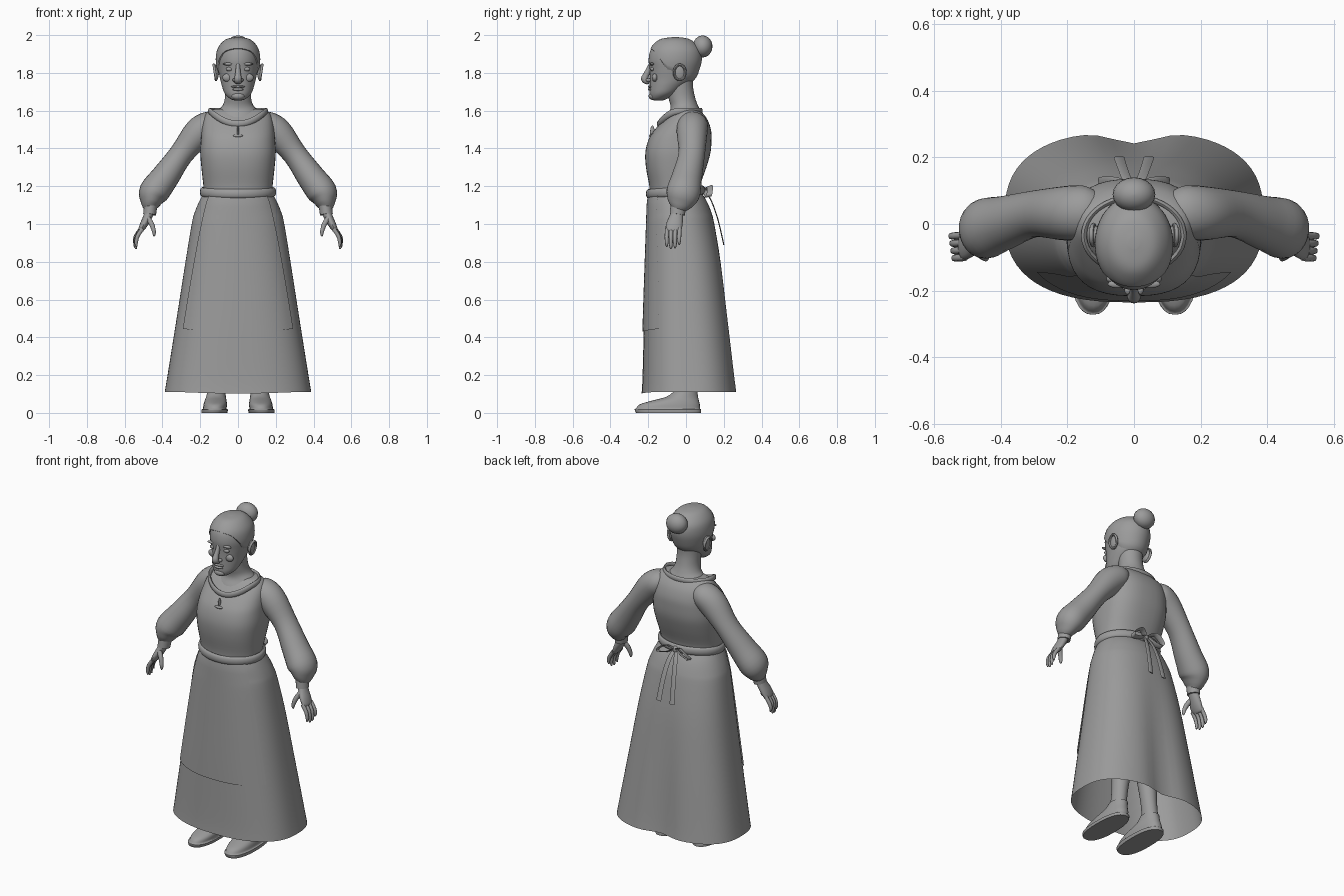
import bpy, bmesh, math
from mathutils import Vector

if "Cube" in bpy.data.objects:
    bpy.data.objects.remove(bpy.data.objects["Cube"])

grey = bpy.data.materials.new("plain_grey")
grey.diffuse_color = (0.33, 0.33, 0.33, 1)
grey.use_nodes = True
grey.node_tree.nodes["Principled BSDF"].inputs["Base Color"].default_value = grey.diffuse_color


def make(name, verts, faces, mirror=False, angle=45):
    me = bpy.data.meshes.new(name)
    me.from_pydata([tuple(v) for v in verts], [], faces)
    bm = bmesh.new()
    bm.from_mesh(me)
    bmesh.ops.recalc_face_normals(bm, faces=bm.faces)
    bm.to_mesh(me)
    bm.free()
    ob = bpy.data.objects.new(name, me)
    bpy.context.collection.objects.link(ob)
    me.materials.append(grey)
    if mirror:
        ob.modifiers.new("mirror", 'MIRROR').use_mirror_merge = False
    bpy.ops.object.select_all(action='DESELECT')
    ob.select_set(True)
    bpy.context.view_layer.objects.active = ob
    bpy.ops.object.shade_smooth_by_angle(angle=math.radians(angle))
    return ob


def smooth(rows, k):
    """Catmull-Rom interpolation of rows of numbers."""
    out = []
    for i in range(len(rows) - 1):
        a, b, c, d = (rows[max(0, min(len(rows) - 1, i + j))] for j in (-1, 0, 1, 2))
        for s in range(k):
            t = s / k
            out.append([q + .5 * t * (r - p + t * (2*p - 5*q + 4*r - u + t * (3*(q - r) + u - p)))
                        for p, q, r, u in zip(a, b, c, d)])
    return out + [list(rows[-1])]


def at(rows, z):
    """Row of a body profile at height z (rows sorted upwards)."""
    for a, b in zip(rows, rows[1:]):
        if z <= b[0]:
            t = max(0, (z - a[0]) / max(1e-6, b[0] - a[0]))
            return [p + (q - p) * t for p, q in zip(a, b)]
    return rows[-1]


def ring_point(row, th):
    z, hw, yf, yb, p = row
    c, s = math.cos(th), math.sin(th)
    f = lambda v: math.copysign(abs(v) ** (2 / p), v)
    return Vector((hw * f(c), (yf + yb) / 2 + (yb - yf) / 2 * f(s), z))


def grid(rows, n, caps=(True, True)):
    """Faces joining stacked closed rings of n points."""
    faces = [(i*n + j, i*n + (j+1) % n, (i+1)*n + (j+1) % n, (i+1)*n + j)
             for i in range(rows - 1) for j in range(n)]
    if caps[0]:
        faces.append(tuple(range(n)))
    if caps[1]:
        faces.append(tuple(range((rows - 1) * n, rows * n)))
    return faces


def loft(name, rows, n=40, k=4, caps=(True, True), warp=None, **kw):
    rows = smooth(rows, k)
    pts = [ring_point(r, 2 * math.pi * j / n) for r in rows for j in range(n)]
    if warp:
        pts = [warp(p) for p in pts]
    return make(name, pts, grid(len(rows), n, caps), **kw)


def sweep(name, path, ref=(0, 1, 0), n=16, k=4, closed=False, **kw):
    """Tube along rows of x, y, z, radius along ref, radius across."""
    rows = smooth(list(path) + ([path[0]] if closed else []), k)
    if closed:
        rows.pop()
    P, m, pts = [Vector(r[:3]) for r in rows], len(rows), []
    for i, r in enumerate(rows):
        t = (P[(i+1) % m] - P[i-1]) if closed else (P[min(i+1, m-1)] - P[max(i-1, 0)])
        t.normalize()
        a = Vector(ref)
        a = (a - a.dot(t) * t).normalized()
        b = t.cross(a)
        for j in range(n):
            th = 2 * math.pi * j / n
            pts.append(P[i] + a * r[3] * math.cos(th) + b * r[4] * math.sin(th))
    faces = grid(m, n, (not closed, not closed))
    if closed:
        faces += [((m-1)*n + j, (m-1)*n + (j+1) % n, (j+1) % n, j) for j in range(n)]
    return make(name, pts, faces, **kw)


def blob(name, c, r, **kw):
    """Ellipsoid."""
    n, m = 20, 12
    pts = [(c[0] + r[0] * math.sin(u) * math.cos(v), c[1] + r[1] * math.sin(u) * math.sin(v),
            c[2] + r[2] * math.cos(u))
           for u in (math.pi * (.02 + .96 * i / m) for i in range(m + 1))
           for v in (2 * math.pi * j / n for j in range(n))]
    return make(name, pts, grid(m + 1, n), **kw)


# Skirt: open bell with a centre fold at the back
skirt = [(.11, .388, -.235, .277, 2.6), (.2, .373, -.23, .265, 2.6), (.5, .325, -.222, .23, 2.5),
         (.8, .278, -.212, .19, 2.4), (1, .245, -.205, .15, 2.3), (1.06, .23, -.203, .135, 2.2),
         (1.12, .205, -.2, .11, 2.2), (1.17, .18, -.19, .08, 2.1)]


def fold(p):
    t = max(0, 1 - p.z)
    if p.y > 0:
        p.y -= .04 * t * math.exp(-(p.x / .09) ** 2)
    elif abs(p.x) < .3:
        p.z -= .012 * t ** 4 * math.cos(p.x / .3 * math.pi / 2)
    return p


loft("skirt", skirt, n=64, caps=(False, False), warp=fold)

# Apron: panel lying just over the skirt front
fine = smooth(skirt, 6)
pts, nu, nz = [], 24, 24
for i in range(nz + 1):
    for j in range(nu + 1):
        u = 2 * j / nu - 1
        z = 1.15 - (.72 - .015 * u * u) * i / nz
        _, hw, yf, yb, p = at(fine, z)
        x = u * (.155 + .137 * (i / nz) ** .8)
        q = (1 - min(1, abs(x) / (hw + .006)) ** p) ** (1 / p)
        pts.append((x, (yf + yb) / 2 - ((yb - yf) / 2 + .007) * q, z))
w = nu + 1
make("apron", pts, [(i*w + j, i*w + j + 1, (i+1)*w + j + 1, (i+1)*w + j)
                    for i in range(nz) for j in range(nu)])

# Bodice
loft("bodice", [(1.14, .18, -.192, .08, 2.2), (1.2, .183, -.194, .075, 2.3), (1.3, .194, -.212, .108, 2.5),
                (1.38, .2, -.215, .13, 2.6), (1.45, .196, -.197, .135, 2.6), (1.5, .192, -.165, .132, 2.5),
                (1.55, .184, -.12, .115, 2.4), (1.585, .168, -.085, .09, 2.3),
                (1.605, .14, -.06, .065, 2.2), (1.61, .09, -.04, .04, 2)])

# Neckline band, belt and clasp
loop = [2 * math.pi * i / 20 for i in range(20)]
sweep("neckline_band", [(.15 * math.cos(a), -.035 + (.115 if math.sin(a) > 0 else .11) * math.sin(a),
                         1.598 - (.068 * math.sin(a) ** 2 if math.sin(a) < 0 else 0), .017, .009)
                        for a in loop], ref=(0, 0, 1), n=10, k=2, closed=True)
sweep("belt", [(.19 * math.cos(a), -.056 + .144 * math.sin(a), 1.17 + .01 * math.sin(a), .024, .012)
               for a in loop], ref=(0, 0, 1), n=12, k=2, closed=True)
blob("clasp_bar", (0, -.186, 1.467), (.026, .01, .008))
blob("clasp_drop", (0, -.178, 1.485), (.006, .012, .036))

# Bow at the back of the belt
blob("bow_knot", (0, .098, 1.175), (.02, .016, .02))
sweep("bow_loop", [(.005, .1, 1.18, .013, .003), (.05, .125, 1.2, .016, .003), (.1, .125, 1.165, .016, .003),
                   (.095, .115, 1.145, .016, .003), (.05, .11, 1.155, .014, .003)],
      ref=(0, 1, .4), n=8, closed=True, mirror=True)
sweep("bow_tail", [(.006, .1, 1.175, .01, .003), (.022, .135, 1.12, .014, .003), (.035, .17, 1.02, .015, .003),
                   (.045, .2, .89, .016, .003)], ref=(1, 0, 0), n=8, mirror=True)

# Sleeves, cuffs and hands
sweep("sleeve", [(.11, .035, 1.535, .06, .05), (.15, .035, 1.525, .08, .073), (.21, .032, 1.48, .081, .08),
                 (.30, .03, 1.37, .07, .064), (.385, .005, 1.25, .08, .074), (.447, -.015, 1.165, .09, .079),
                 (.463, -.032, 1.11, .068, .052), (.466, -.042, 1.08, .04, .033)], n=24, mirror=True)
sweep("cuff", [(.462, -.04, 1.1, .042, .035), (.468, -.046, 1.05, .04, .034)], n=20, mirror=True)
sweep("palm", [(.465, -.045, 1.07, .03, .026), (.482, -.053, 1.03, .038, .023), (.5, -.062, .995, .043, .02),
               (.515, -.066, .967, .04, .014), (.52, -.067, .957, .025, .006)], mirror=True)
for i, reach in enumerate((.89, .872, .868, .88)):
    y, x = -.034 - .022 * i, .515 - .003 * i
    sweep("finger", [(x, y, .975, .011, .011), (x + .026, y - .002, .935, .011, .011),
                     (x + .033, y - .002, reach + .018, .009, .009), (x + .03, y - .002, reach, .004, .004)],
          n=10, k=3, mirror=True)
sweep("thumb", [(.48, -.075, 1.035, .014, .014), (.458, -.09, 1.0, .014, .014), (.446, -.1, .965, .012, .011),
                (.444, -.102, .945, .009, .008), (.446, -.102, .935, .003, .003)], n=10, mirror=True)

# Neck and head
loft("neck", [(1.5, .13, -.13, .08, 2), (1.56, .125, -.108, .08, 2), (1.6, .105, -.085, .075, 2),
              (1.63, .08, -.083, .062, 2), (1.67, .069, -.093, .048, 2), (1.73, .068, -.1, .037, 2),
              (1.8, .07, -.1, .04, 2)], n=32)
head = [(1.655, .02, -.172, -.12, 2), (1.663, .042, -.186, -.1, 2), (1.69, .07, -.192, -.05, 2),
        (1.73, .085, -.192, 0, 2), (1.77, .095, -.192, .045, 2), (1.82, .106, -.193, .066, 2),
        (1.87, .112, -.198, .078, 2), (1.92, .105, -.188, .072, 2), (1.955, .082, -.16, .042, 2),
        (1.976, .052, -.125, .008, 2), (1.984, .01, -.07, -.045, 2)]
loft("head", head)

# Hair: shell over the skull down to a curved hairline
shell = smooth([(z + max(0, z - 1.9) * .06, a + .006, f - .005, b + .006, p) for z, a, f, b, p in head], 5)
hairline = [(-1, 1.925), (-.75, 1.905), (-.3, 1.815), (.1, 1.8), (.5, 1.765), (1, 1.74)]
pts, n, m = [], 48, 20
for i in range(m + 1):
    for j in range(n):
        th = 2 * math.pi * j / n
        lo = at(hairline, math.sin(th))[1]
        z = lo + (shell[-1][0] - lo) * math.sin(i / m * math.pi / 2)
        row = list(at(shell, z))
        if i == 0:
            row[1:4] = row[1] - .01, row[2] + .01, row[3] - .01
        pts.append(ring_point(row, th))
make("hair", pts, grid(m + 1, n, (False, True)))
blob("hair_bun", (0, .088, 1.94), (.064, .052, .058))

# Facial features
sweep("nose", [(0, -.183, 1.85, .012, .012), (0, -.196, 1.82, .012, .014), (0, -.211, 1.79, .016, .016),
               (0, -.219, 1.768, .02, .019), (0, -.208, 1.752, .019, .013), (0, -.195, 1.747, .01, .006)],
      ref=(1, 0, 0))
blob("nostril", (.018, -.198, 1.762), (.011, .014, .01), mirror=True)
blob("brow", (.047, -.18, 1.847), (.032, .012, .008), mirror=True)
blob("eye", (.045, -.178, 1.82), (.02, .01, .011), mirror=True)
blob("cheek", (.055, -.165, 1.775), (.028, .015, .022), mirror=True)
blob("upper_lip", (0, -.19, 1.727), (.036, .012, .007))
blob("lower_lip", (0, -.19, 1.713), (.03, .012, .008))
blob("chin", (0, -.177, 1.677), (.034, .021, .02))

# Ears
blob("ear", (.114, -.035, 1.805), (.013, .03, .043), mirror=True)
sweep("ear_rim", [(.122 + .006 * math.sin(a), -.033 + .03 * math.cos(a), 1.803 + .04 * math.sin(a), .007, .007)
                  for a in loop[::2]], ref=(1, 0, 0), n=8, k=2, closed=True, mirror=True)


# Shoes and legs
def to_side(p):
    return p + Vector((.125 - .04 * min(1, p.z * 2.5), 0, 0))


loft("shoe", [(0, .068, -.265, .08, 2.4), (.018, .07, -.272, .08, 2.4), (.022, .063, -.266, .075, 2.3),
              (.045, .062, -.245, .073, 2.3), (.065, .058, -.18, .068, 2.2), (.085, .052, -.105, .064, 2),
              (.115, .048, -.062, .06, 2)], n=32, k=3, warp=to_side, mirror=True)
loft("leg", [(.08, .042, -.055, .055, 2), (.2, .044, -.045, .05, 2), (.4, .06, -.06, .06, 2),
             (.6, .062, -.08, .05, 2), (.9, .075, -.1, .06, 2)], n=24, k=3, warp=to_side, mirror=True)
